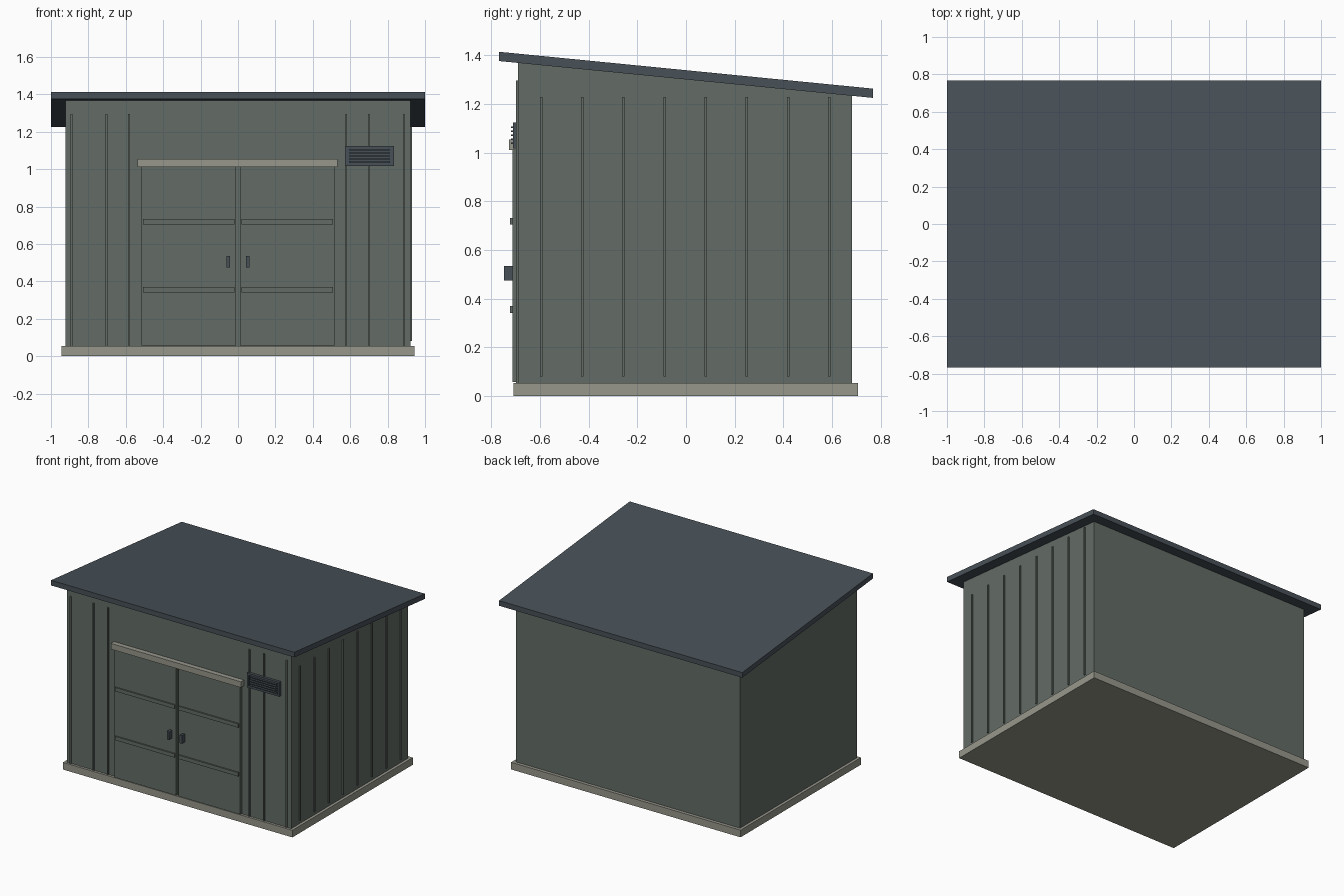
import bpy
import bmesh

if "Cube" in bpy.data.objects:
    bpy.data.objects.remove(bpy.data.objects["Cube"], do_unlink=True)


def material(name, color):
    m = bpy.data.materials.new(name)
    m.use_nodes = True
    m.diffuse_color = (*color, 1)
    m.node_tree.nodes["Principled BSDF"].inputs["Base Color"].default_value = (*color, 1)
    return m


GREEN = material("sage green", (0.125, 0.15, 0.132))
SLATE = material("slate blue grey", (0.065, 0.082, 0.097))
STONE = material("pale stone", (0.31, 0.31, 0.262))


def side_prism(name, x0, x1, profile, mat):
    """Extrude a (y, z) outline from x0 to x1."""
    bm = bmesh.new()
    face = bm.faces.new([bm.verts.new((x0, y, z)) for y, z in profile])
    new = bmesh.ops.extrude_face_region(bm, geom=[face])["geom"]
    verts = [v for v in new if isinstance(v, bmesh.types.BMVert)]
    bmesh.ops.translate(bm, verts=verts, vec=(x1 - x0, 0, 0))
    bmesh.ops.recalc_face_normals(bm, faces=bm.faces)
    mesh = bpy.data.meshes.new(name)
    bm.to_mesh(mesh)
    bm.free()
    mesh.materials.append(mat)
    obj = bpy.data.objects.new(name, mesh)
    bpy.context.collection.objects.link(obj)
    return obj


def box(name, x, y, z, mat):
    """Box from (min, max) pairs on each axis."""
    return side_prism(name, x[0], x[1],
                      [(y[0], z[0]), (y[1], z[0]), (y[1], z[1]), (y[0], z[1])], mat)


ROOF_Y = 0.767
WALL_FRONT, WALL_BACK = -0.69, 0.682
WALL_X = 0.922
DOOR_FRONT = -0.712


def roof_under(y):
    return 1.3 - 0.0985 * y


# Foundation, walls and single-pitch roof
box("foundation", (-0.943, 0.943), (-0.708, 0.706), (0, 0.053), STONE)
side_prism("walls", -WALL_X, WALL_X,
           [(WALL_FRONT, 0.05), (WALL_BACK, 0.05),
            (WALL_BACK, roof_under(WALL_BACK) + 0.003),
            (WALL_FRONT, roof_under(WALL_FRONT) + 0.003)], GREEN)
side_prism("roof", -1, 1,
           [(-ROOF_Y, roof_under(-ROOF_Y)), (ROOF_Y, roof_under(ROOF_Y)),
            (ROOF_Y, roof_under(ROOF_Y) + 0.038),
            (-ROOF_Y, roof_under(-ROOF_Y) + 0.038)], SLATE)

# Cladding battens on the front and on the right-hand wall
for i, x in enumerate((-0.89, -0.703, -0.583, 0.579, 0.699, 0.886)):
    box(f"front_batten_{i}", (x - 0.005, x + 0.005), (-0.699, WALL_FRONT + 0.005),
        (0.053, 1.295), GREEN)
for i in range(8):
    y = -0.595 + i * 0.169
    box(f"side_batten_{i}", (WALL_X - 0.005, 0.931), (y - 0.005, y + 0.005),
        (0.08, 1.227), GREEN)

# Double doors with rails and handles
for side, s in (("left", 1), ("right", -1)):
    span = sorted((s * 0.01, s * 0.515))
    box(f"{side}_door", span, (DOOR_FRONT, WALL_FRONT + 0.005), (0.058, 1.01), GREEN)
    for i, z in enumerate((0.355, 0.718)):
        box(f"{side}_door_rail_{i}", (span[0] + 0.008, span[1] - 0.008),
            (-0.722, DOOR_FRONT + 0.005), (z - 0.014, z + 0.014), GREEN)
    x = s * 0.053
    box(f"{side}_handle", (x - 0.009, x + 0.009), (-0.747, DOOR_FRONT + 0.005),
        (0.475, 0.535), SLATE)

# Lintel above the doors
box("lintel", (-0.537, 0.532), (-0.726, WALL_FRONT + 0.005), (1.01, 1.053), STONE)

# Louvred vent: backing, frame and slats
VX, VZ = (0.571, 0.835), (1.017, 1.124)
RIM = 0.014
box("vent_back", VX, (-0.702, WALL_FRONT + 0.005), VZ, SLATE)
for name, z in (("bottom", VZ[0]), ("top", VZ[1] - RIM)):
    box(f"vent_frame_{name}", VX, (-0.71, -0.7), (z, z + RIM), SLATE)
for name, x in (("right", VX[0]), ("left", VX[1] - RIM)):
    box(f"vent_frame_{name}", (x, x + RIM), (-0.71, -0.7),
        (VZ[0] + RIM, VZ[1] - RIM), SLATE)
for i in range(5):
    z = 1.039 + i * 0.016
    box(f"vent_slat_{i}", (0.594, 0.812), (-0.718, -0.7), (z - 0.003, z + 0.003), SLATE)
